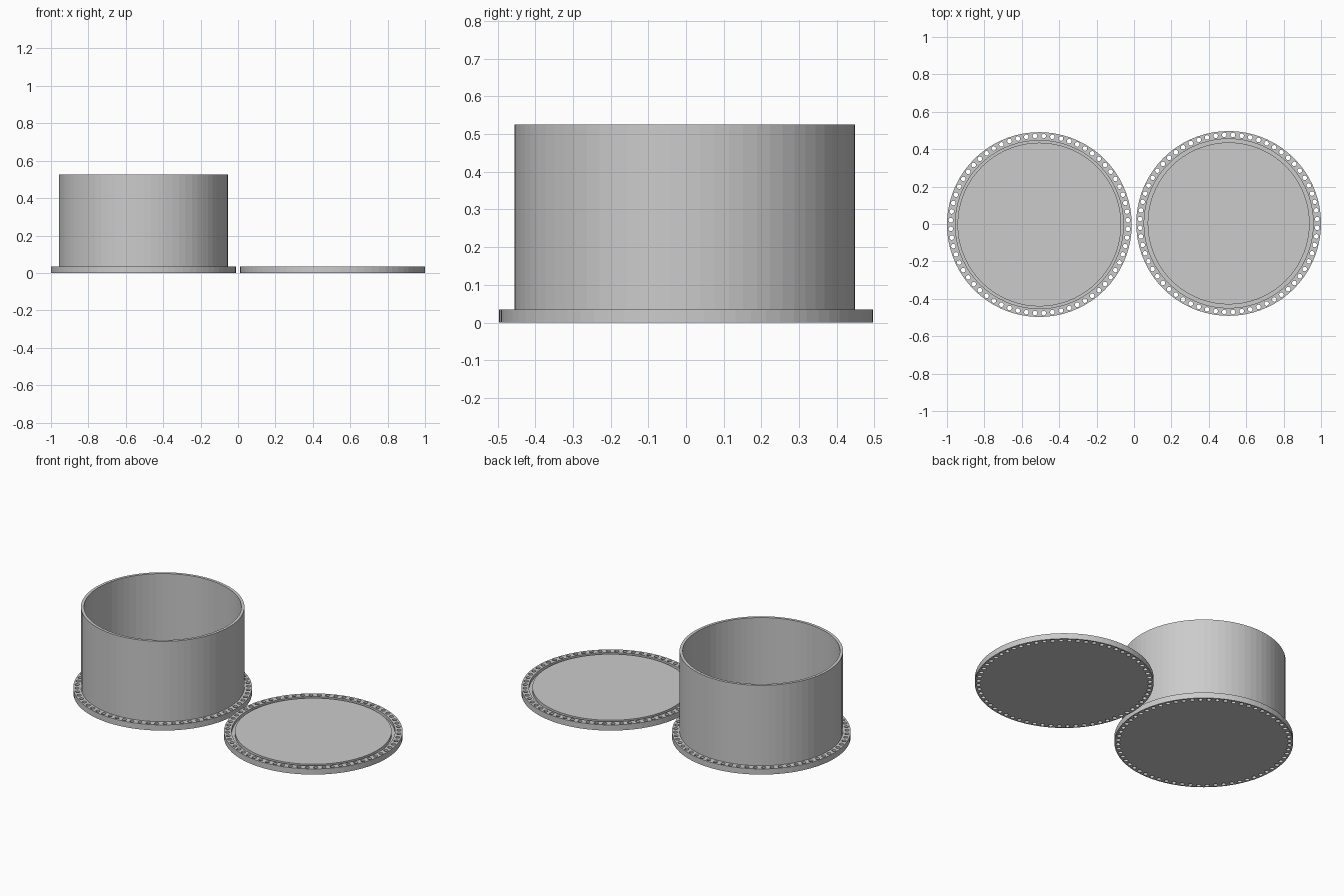
import bpy
import bmesh
from math import pi, cos, sin
from mathutils import Matrix

cube = bpy.data.objects.get("Cube")
if cube:
    bpy.data.objects.remove(cube, do_unlink=True)

SIDES = 72           # facets around each body
HOLES = 64           # bolt holes in each flange
FLANGE_R, WALL_R, INNER_R = 0.494, 0.452, 0.435
PLATE_H, POT_H, GROOVE_Z = 0.035, 0.525, 0.016
HOLE_RING, HOLE_R = 0.474, 0.0125

grey = bpy.data.materials.new("plain grey")
grey.use_nodes = True
colour = (0.6, 0.6, 0.6, 1)
grey.diffuse_color = colour
grey.node_tree.nodes["Principled BSDF"].inputs["Base Color"].default_value = colour


def make_object(name, bm, centre):
    mesh = bpy.data.meshes.new(name)
    bm.to_mesh(mesh)
    bm.free()
    mesh.materials.append(grey)
    obj = bpy.data.objects.new(name, mesh)
    obj.location = centre
    bpy.context.collection.objects.link(obj)
    return obj


def lathe(name, profile, centre):
    """Turn a radius/height profile, starting and ending on the axis, into a solid."""
    bm = bmesh.new()
    rings = []
    for r, z in profile[1:-1]:
        rings.append([bm.verts.new((r * cos(2 * pi * i / SIDES), r * sin(2 * pi * i / SIDES), z))
                      for i in range(SIDES)])
    for low, high in zip(rings, rings[1:]):
        for i in range(SIDES):
            j = (i + 1) % SIDES
            bm.faces.new((low[i], low[j], high[j], high[i]))
    bm.faces.new(rings[0][::-1])
    bm.faces.new(rings[-1])
    bmesh.ops.recalc_face_normals(bm, faces=bm.faces)
    return make_object(name, bm, centre)


def drill_flange(obj):
    """Cut a ring of through holes in the flange."""
    bm = bmesh.new()
    for i in range(HOLES):
        a = 2 * pi * (i + 0.5) / HOLES
        place = Matrix.Translation((HOLE_RING * cos(a), HOLE_RING * sin(a), PLATE_H / 2))
        bmesh.ops.create_cone(bm, cap_ends=True, segments=12, radius1=HOLE_R,
                              radius2=HOLE_R, depth=PLATE_H * 2, matrix=place)
    cutter = make_object(obj.name + "_hole_cutter", bm, obj.location)
    cutter.hide_render = True
    cutter.hide_set(True)
    cut = obj.modifiers.new("bolt holes", "BOOLEAN")
    cut.operation = "DIFFERENCE"
    cut.solver = "EXACT"
    cut.object = cutter


# Open pot with a flanged base
pot = lathe("pot", [(0, 0), (FLANGE_R, 0), (FLANGE_R, PLATE_H), (WALL_R, PLATE_H),
                    (WALL_R, POT_H), (INNER_R, POT_H), (INNER_R, PLATE_H), (0, PLATE_H)],
            (-0.506, -0.003, 0))

# Flat lid with a groove that takes the pot rim
lid = lathe("lid", [(0, 0), (FLANGE_R, 0), (FLANGE_R, PLATE_H), (WALL_R, PLATE_H),
                    (WALL_R, GROOVE_Z), (INNER_R - 0.002, GROOVE_Z),
                    (INNER_R - 0.002, PLATE_H), (0, PLATE_H)],
            (0.506, 0.003, 0))

for part in (pot, lid):
    drill_flange(part)
